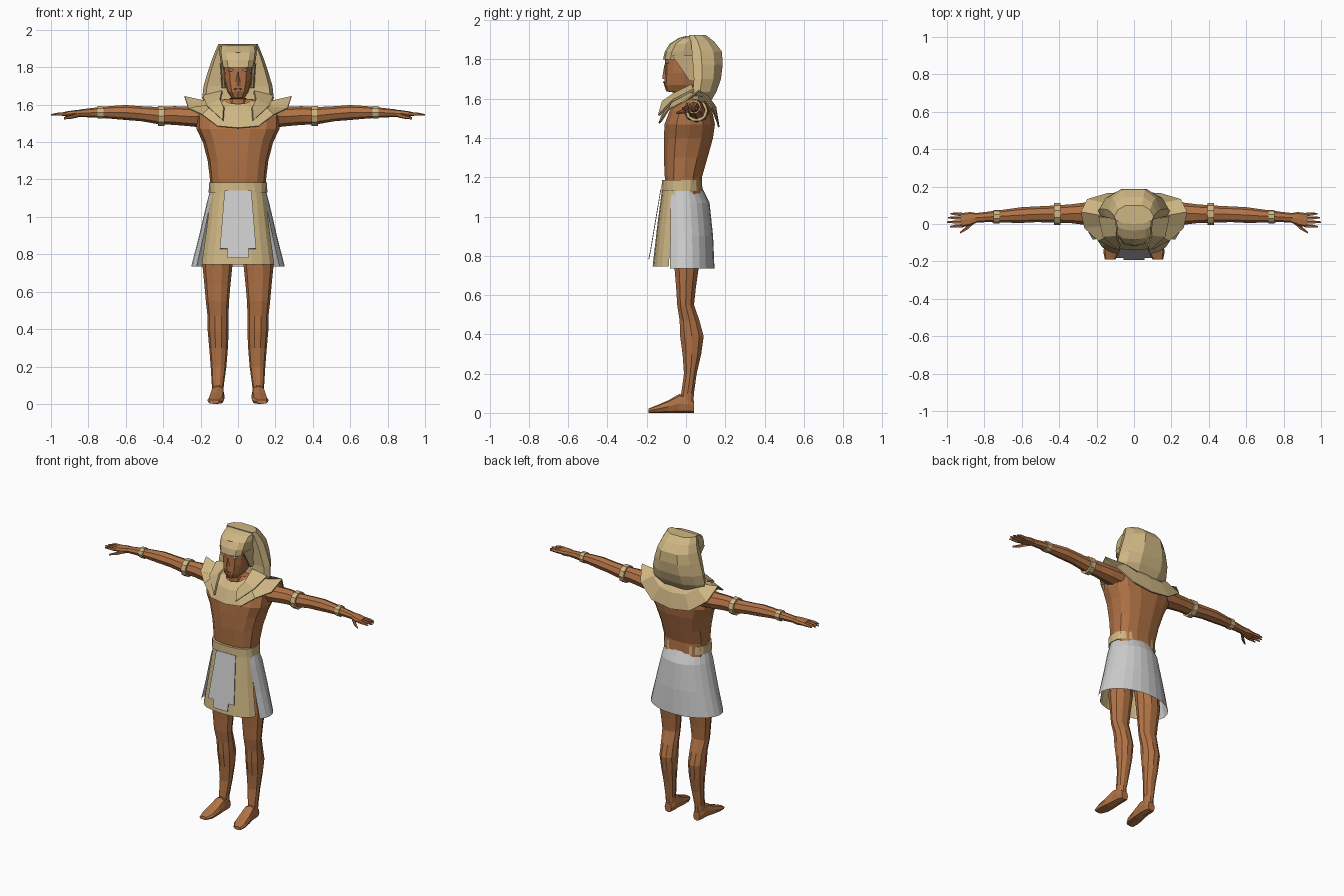
import bpy, bmesh, math
from mathutils import Vector


def material(name, rgb):
    m = bpy.data.materials.new(name)
    m.diffuse_color = (*rgb, 1)
    return m


SKIN = material("skin", (0.44, 0.17, 0.06))
GOLD = material("pale_gold", (0.62, 0.47, 0.23))


def finish(name, bm, mat=None, mirror=False, thick=0):
    if not thick:
        bmesh.ops.recalc_face_normals(bm, faces=bm.faces)
    me = bpy.data.meshes.new(name)
    bm.to_mesh(me)
    bm.free()
    ob = bpy.data.objects.new(name, me)
    bpy.context.collection.objects.link(ob)
    if mat:
        me.materials.append(mat)
    if thick:
        mod = ob.modifiers.new("thickness", 'SOLIDIFY')
        mod.thickness, mod.offset = thick, 0
    if mirror:
        ob.modifiers.new("mirror", 'MIRROR')
    return ob


def skin_loops(bm, loops, closed=True, caps=True):
    rows = [[bm.verts.new(p) for p in lp] for lp in loops]
    n = len(rows[0])
    for a, b in zip(rows, rows[1:]):
        for i in range(n if closed else n - 1):
            j = (i + 1) % n
            bm.faces.new((a[i], a[j], b[j], b[i]))
    if caps:
        bm.faces.new(rows[0])
        bm.faces.new(rows[-1])


def tube(name, secs, mat=None, axis='Z', n=10, power=1.0, arc=None, caps=True, **kw):
    """Loft ellipses; each section is (position, centre 1, centre 2, radius 1, radius 2)."""
    a0, a1 = arc or (0, 360)
    steps = n if arc is None else n - 1
    loops = []
    for t, c1, c2, r1, r2 in secs:
        lp = []
        for i in range(n):
            a = math.radians(a0 + (a1 - a0) * i / steps)
            c, s = math.cos(a), math.sin(a)
            u = c1 + r1 * math.copysign(abs(c) ** power, c)
            v = c2 + r2 * math.copysign(abs(s) ** power, s)
            lp.append({'Z': (u, v, t), 'X': (t, u, v), 'Y': (u, t, v)}[axis])
        loops.append(lp)
    bm = bmesh.new()
    skin_loops(bm, loops, closed=arc is None, caps=caps and arc is None)
    return finish(name, bm, mat, **kw)


def body(rows):
    """Rows (z, half width, front y, back y) to centred sections."""
    return [(z, 0, (f + b) / 2, w, (b - f) / 2) for z, w, f, b in rows]


def sheet(name, pts, mat=None, **kw):
    bm = bmesh.new()
    bm.faces.new([bm.verts.new(p) for p in pts])
    return finish(name, bm, mat, **kw)


# Torso, and head with neck
tube("torso", body([(1.0, .145, -.09, .09), (1.2, .15, -.11, .083), (1.3, .162, -.115, .112),
                    (1.4, .188, -.115, .14), (1.47, .222, -.112, .15), (1.54, .225, -.085, .135),
                    (1.59, .18, -.045, .11), (1.63, .07, -.035, .07)]), SKIN, n=14, power=.8)
tube("head", body([(1.55, .06, -.05, .07), (1.63, .052, -.05, .07), (1.637, .036, -.1, .06),
                   (1.67, .058, -.112, .08), (1.73, .074, -.108, .09), (1.8, .08, -.108, .1),
                   (1.88, .08, -.085, .1)]), SKIN, n=12, power=.8)
tube("nose", [(1.70, 0, -.105, .017, .016), (1.72, 0, -.105, .013, .014),
              (1.775, 0, -.1, .006, .01)], SKIN, n=4)
tube("mouth", [(-.118, 0, 1.683, .02, .004), (-.1, 0, 1.683, .025, .007)], SKIN, 'Y', n=6)
tube("eye", [(-.108, .037, 1.785, .012, .005), (-.09, .037, 1.785, .018, .01)],
     None, 'Y', n=6, mirror=True)

# Arms with hands
tube("arm", [(.17, .05, 1.535, .07, .06), (.26, .055, 1.537, .06, .052), (.34, .055, 1.542, .05, .05),
             (.42, .053, 1.541, .046, .046), (.52, .052, 1.552, .042, .04), (.60, .048, 1.558, .042, .04),
             (.68, .043, 1.559, .036, .034), (.78, .038, 1.557, .028, .025), (.85, .033, 1.554, .025, .02)],
     SKIN, 'X', n=8, mirror=True)
tube("palm", [(.84, .033, 1.554, .025, .02), (.875, .028, 1.552, .036, .018),
              (.925, .02, 1.55, .038, .013)], SKIN, 'X', n=8, power=.7, mirror=True)
for i, (tip, y0, y1) in enumerate([(.98, .05, .055), (.995, .03, .034), (1.0, .01, .01), (.985, -.01, -.015)]):
    tube(f"finger_{i + 1}", [(.915, y0, 1.55, .01, .011), (.955, (y0 + y1) / 2, 1.55, .009, .009),
                             (tip, y1, 1.546, .004, .004)], SKIN, 'X', n=5, mirror=True)
tube("thumb", [(.855, .015, 1.545, .016, .014), (.89, -.02, 1.535, .012, .011),
               (.93, -.047, 1.527, .005, .006)], SKIN, 'X', n=5, mirror=True)


# Arm rings
def band(name, x, hw, cy, cz, ry, rz):
    tube(name, [(x - hw, cy, cz, ry, rz), (x + hw, cy, cz, ry, rz)],
         GOLD, 'X', n=10, mirror=True)


band("upper_arm_band", .41, .017, .053, 1.54, .058, .057)
band("wrist_band", .735, .015, .04, 1.559, .036, .036)

# Legs and feet
tube("leg", [(1.0, .085, 0, .075, .085), (.74, .11, .003, .08, .065), (.64, .11, 0, .07, .053),
             (.55, .11, -.002, .062, .045), (.47, .107, .018, .056, .053), (.39, .106, .03, .056, .063),
             (.30, .104, .03, .05, .05), (.2, .104, .022, .042, .034), (.1, .108, .008, .032, .034),
             (.04, .108, .005, .03, .034)], SKIN, n=10, mirror=True)
tube("foot", [(.04, .107, .03, .025, .03), (.01, .108, .045, .034, .045), (-.035, .109, .048, .036, .048),
              (-.09, .114, .032, .042, .032), (-.15, .12, .019, .044, .019), (-.19, .128, .011, .028, .011)],
     SKIN, 'Y', n=8, power=.7, mirror=True)

# Kilt: grey wrap, pale front, hanging apron and belt
tube("kilt_wrap", [(1.14, 0, -.02, .15, .105), (1.07, 0, -.015, .168, .135),
                   (.9, 0, -.01, .208, .148), (.735, 0, -.01, .25, .155)],
     n=17, arc=(-28, 208))
tube("kilt_front", [(1.14, 0, -.025, .148, .097), (.94, 0, -.04, .172, .108), (.745, 0, -.05, .2, .12)],
     GOLD, n=9, power=.85, arc=(195, 345))
sheet("apron", [(-.072, -.128, 1.14), (-.097, -.18, .83), (-.055, -.18, .83), (-.055, -.19, .78),
                (.055, -.19, .78), (.055, -.18, .83), (.097, -.18, .83), (.072, -.128, 1.14)], thick=.004)
tube("belt", [(1.13, 0, -.021, .157, .105), (1.185, 0, -.021, .155, .103)], GOLD, n=18, power=.8)

# Broad collar draped over the shoulders
outer = [(0, -.137, 1.475), (.11, -.127, 1.485), (.19, -.088, 1.545), (.265, -.02, 1.58),
         (.285, .065, 1.642), (.25, .13, 1.555), (.14, .162, 1.475), (0, .167, 1.455)]
inner = [(0, -.07, 1.60), (.04, -.06, 1.605), (.07, -.03, 1.615), (.085, 0, 1.622),
         (.085, .03, 1.627), (.08, .07, 1.622), (.05, .1, 1.615), (0, .11, 1.615)]


def whole(half):
    return [Vector(p) for p in half + [(-x, y, z) for x, y, z in half[-2:0:-1]]]


lo, li = whole(outer), whole(inner)
mid = [(a + b) / 2 + Vector((0, .012 if a.y > .1 else 0, .022 if abs(a.x) < .26 else -.015))
       for a, b in zip(lo, li)]
bm = bmesh.new()
skin_loops(bm, [lo, mid, li], caps=False)
finish("collar", bm, GOLD, thick=.008)

# Headdress: back hood with flat front, brow cap, chest lappets
hood = []
for z, w, front, back in [(1.585, .17, .03, .125), (1.635, .192, .035, .155), (1.70, .184, .04, .178),
                          (1.775, .162, .035, .187), (1.84, .14, .03, .183), (1.89, .12, .025, .145),
                          (1.925, .105, .015, .1)]:
    d = back - front
    hood.append([(w * x, front + d * y, z) for x, y in
                 [(-.9, 0), (-1, .3), (-.82, .72), (-.42, 1), (.42, 1), (.82, .72), (1, .3), (.9, 0)]])
bm = bmesh.new()
skin_loops(bm, hood)
finish("headdress_hood", bm, GOLD)
tube("headdress_cap", body([(1.8, .087, -.117, .08), (1.84, .095, -.108, .08), (1.88, .1, -.083, .08),
                            (1.91, .098, -.035, .08), (1.92, .09, .0, .08)]), GOLD, n=12, power=.7)
tube("temple_flap", [(1.69, .076, .035, .012, .02), (1.76, .08, .01, .012, .045),
                     (1.82, .086, -.01, .012, .07)], GOLD, n=6, mirror=True)
bm = bmesh.new()
skin_loops(bm, [[(.188, .04, 1.645), (.165, -.065, 1.592), (.08, -.138, 1.515)],
                [(.085, .03, 1.67), (.095, -.06, 1.625), (.075, -.118, 1.585)]], closed=False, caps=False)
finish("headdress_lappet", bm, GOLD, mirror=True, thick=.012)
